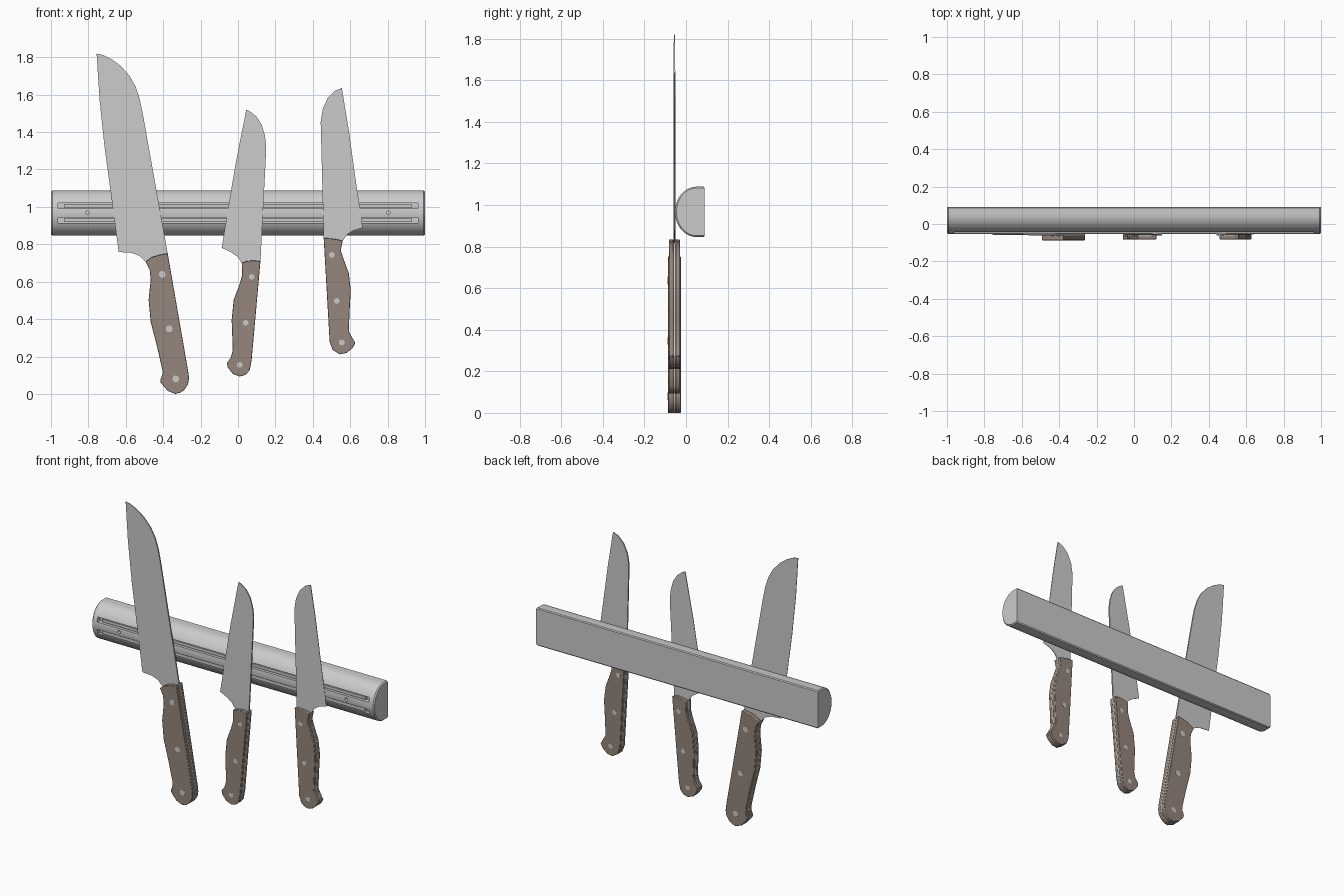
import bpy, bmesh, math
from mathutils import Vector

if "Cube" in bpy.data.objects:
    bpy.data.objects.remove(bpy.data.objects["Cube"])

BLADE_Y = -0.056

brown = bpy.data.materials.new("brown_handle")
brown.diffuse_color = (0.30, 0.24, 0.20, 1)
brown.use_nodes = True
brown.node_tree.nodes["Principled BSDF"].inputs["Base Color"].default_value = brown.diffuse_color


def finish(name, bm, mat=None, smooth=True):
    bmesh.ops.recalc_face_normals(bm, faces=bm.faces)
    me = bpy.data.meshes.new(name)
    bm.to_mesh(me)
    bm.free()
    ob = bpy.data.objects.new(name, me)
    bpy.context.collection.objects.link(ob)
    if mat:
        me.materials.append(mat)
    if smooth:
        shade(ob)
    return ob


def shade(ob):
    bpy.ops.object.select_all(action='DESELECT')
    ob.select_set(True)
    bpy.context.view_layer.objects.active = ob
    bpy.ops.object.shade_smooth_by_angle(angle=math.radians(35))


def loft(name, rings, mat=None, smooth=True):
    """Closed solid through matching rings of points."""
    bm = bmesh.new()
    vs = [[bm.verts.new(p) for p in r] for r in rings]
    n = len(vs[0])
    for a, b in zip(vs, vs[1:]):
        for i in range(n):
            j = (i + 1) % n
            bm.faces.new((a[i], a[j], b[j], b[i]))
    bm.faces.new(vs[0])
    bm.faces.new(vs[-1])
    return finish(name, bm, mat, smooth)


def plate(name, pts, y0, y1, mat=None):
    return loft(name, [[(x, y, z) for x, z in pts] for y in (y0, y1)], mat)


def box(name, x, y0, y1, z0, z1):
    return plate(name, [(-x, z0), (x, z0), (x, z1), (-x, z1)], y0, y1)


def disc(name, x, z, r, y0, y1, n=20):
    pts = [(x + r * math.cos(i * math.tau / n), z + r * math.sin(i * math.tau / n)) for i in range(n)]
    return plate(name, pts, y0, y1)


# Magnetic wall bar: D-shaped section with softened ends
ZC = 0.967
section = [(0.085, -0.121), (0.09, -0.115), (0.09, 0.115), (0.085, 0.121)]
for i in range(25):
    t = math.pi / 2 + math.pi * i / 24
    section.append((0.05 + 0.103 * math.cos(t), 0.121 * math.sin(t)))
rings = []
for x, s in ((-1, 0.95), (-0.993, 1), (0.993, 1), (1, 0.95)):
    rings.append([(x, 0.09 + (y - 0.09) * s, ZC + z * s) for y, z in section])
bar = loft("wall_bar", rings, smooth=False)

# Grooves and screw holes cut into the bar
cutters = [box("groove_cutter", 0.963, -0.1, -0.022, ZC + s * 0.038 - 0.0145, ZC + s * 0.038 + 0.0145)
           for s in (-1, 1)]
cutters += [disc("hole_cutter", s * 0.805, ZC + 0.002, 0.010, -0.1, -0.03) for s in (-1, 1)]
for c in cutters:
    m = bar.modifiers.new("cut", 'BOOLEAN')
    m.operation = 'DIFFERENCE'
    m.solver = 'EXACT'
    m.object = c
    bpy.context.view_layer.objects.active = bar
    bpy.ops.object.modifier_apply(modifier=m.name)
    bpy.data.objects.remove(c)
shade(bar)

# Magnet strips lying in the grooves
for s in (-1, 1):
    box("magnet_strip", 0.93, -0.042, -0.02, ZC + s * 0.038 - 0.009, ZC + s * 0.038 + 0.009)


def knife(name, spine, joint, heel, grip, rivets, half, r):
    """Outlines in hundredths: spine side, handle joint, cutting side, handle outline."""
    unit = lambda pts: [Vector((x / 100, z / 100)) for x, z in pts]
    spine, joint, heel, grip = map(unit, (spine, joint, heel, grip))

    # Blade, ground thinner towards the cutting edge
    outline = spine + joint + heel
    d = (joint[0] - spine[-1]).normalized()
    dist = [abs((p - spine[-1]).cross(d)) for p in outline]
    thick = [0.0045 - 0.0038 * k / max(dist) for k in dist]
    loft(name + "_blade", [[(p.x, BLADE_Y + s * t, p.y) for p, t in zip(outline, thick)] for s in (-1, 1)])

    # Full tang between two bevelled handle scales
    handle = joint[::-1] + grip
    plate(name + "_tang", handle, BLADE_Y - 0.005, BLADE_Y + 0.005)
    for s in (-1, 1):
        ob = plate(name + "_handle_scale", handle, BLADE_Y + s * 0.005, BLADE_Y + s * half, brown)
        b = ob.modifiers.new("bevel", 'BEVEL')
        b.width = 0.003
        b.segments = 2
        b.limit_method = 'ANGLE'
        b.angle_limit = math.radians(70)

    # Rivets
    for x, z in rivets:
        disc(name + "_rivet", x / 100, z / 100, r, BLADE_Y - half - 0.001, BLADE_Y + half + 0.001)


knife("large_knife",
      [(-75.6, 181.9), (-72.4, 181.3), (-67.5, 178.9), (-62.7, 175.4), (-57.9, 170), (-54.7, 164.2),
       (-52.6, 157.8), (-51, 150.3)],
      [(-37.6, 75.2), (-41.9, 74.4), (-46.1, 73.1), (-49.4, 70.6)],
      [(-52.6, 73.8), (-56.8, 75.4), (-63.8, 75.9), (-67.5, 103.7), (-71.3, 131.6), (-74, 157.2)],
      [(-26.4, 10.7), (-26.2, 8.2), (-26.7, 5.2), (-28.8, 2.1), (-31, 0.6), (-33.5, 0), (-37.6, 1.6), (-41.3, 5.9),
       (-41.6, 7.5), (-40.3, 10.7), (-40.5, 13), (-43.5, 26.2), (-46.7, 38.5), (-47.8, 50.3),
       (-46.7, 61), (-47.2, 66.3)],
      [(-40.5, 63.9), (-36.8, 34.8), (-33.3, 8)], 0.031, 0.018)

knife("middle_knife",
      [(4.4, 151.9), (6.8, 150.8), (10, 148.1), (12.7, 143.9), (14.3, 138.5), (15.1, 132.6), (14.8, 125.1)],
      [(12, 70.9), (8.4, 71.4), (5.2, 71.1), (2, 70.1)],
      [(-0.2, 73.3), (-3.9, 75.9), (-8.7, 78.1), (-5, 101), (-1.2, 123.5)],
      [(7.3, 18.2), (6.3, 12.8), (4.1, 10.2), (0.9, 9.3), (-2.8, 10.7), (-5.5, 14.2), (-6, 16.6),
       (-3.9, 19.3), (-2.8, 23.5), (-3.4, 39.6), (-2.3, 50.3), (0.9, 58.8), (2.2, 63.6)],
      [(7.3, 62.6), (4.1, 38), (0.9, 15.5)], 0.0265, 0.015)

knife("right_knife",
      [(55.5, 163.6), (51.7, 162), (48, 158.3), (45.3, 152.4), (44.2, 145.5)],
      [(45.8, 83.4), (49, 83.2), (53.3, 82.6), (56, 81.8)],
      [(58.1, 85), (61.3, 87.2), (66.7, 88.8), (62.9, 114.4), (59.2, 141.2)],
      [(49, 27.8), (50.6, 23.5), (54.4, 21.2), (58.1, 21.9), (61.3, 24.6), (62.7, 27.3), (60.8, 30.5),
       (59.2, 33.7), (59.7, 44.9), (60.3, 55.6), (59.2, 64.7), (56, 73.3), (54.9, 77)],
      [(50.1, 74.3), (52.8, 49.7), (55.5, 27.5)], 0.0265, 0.015)
